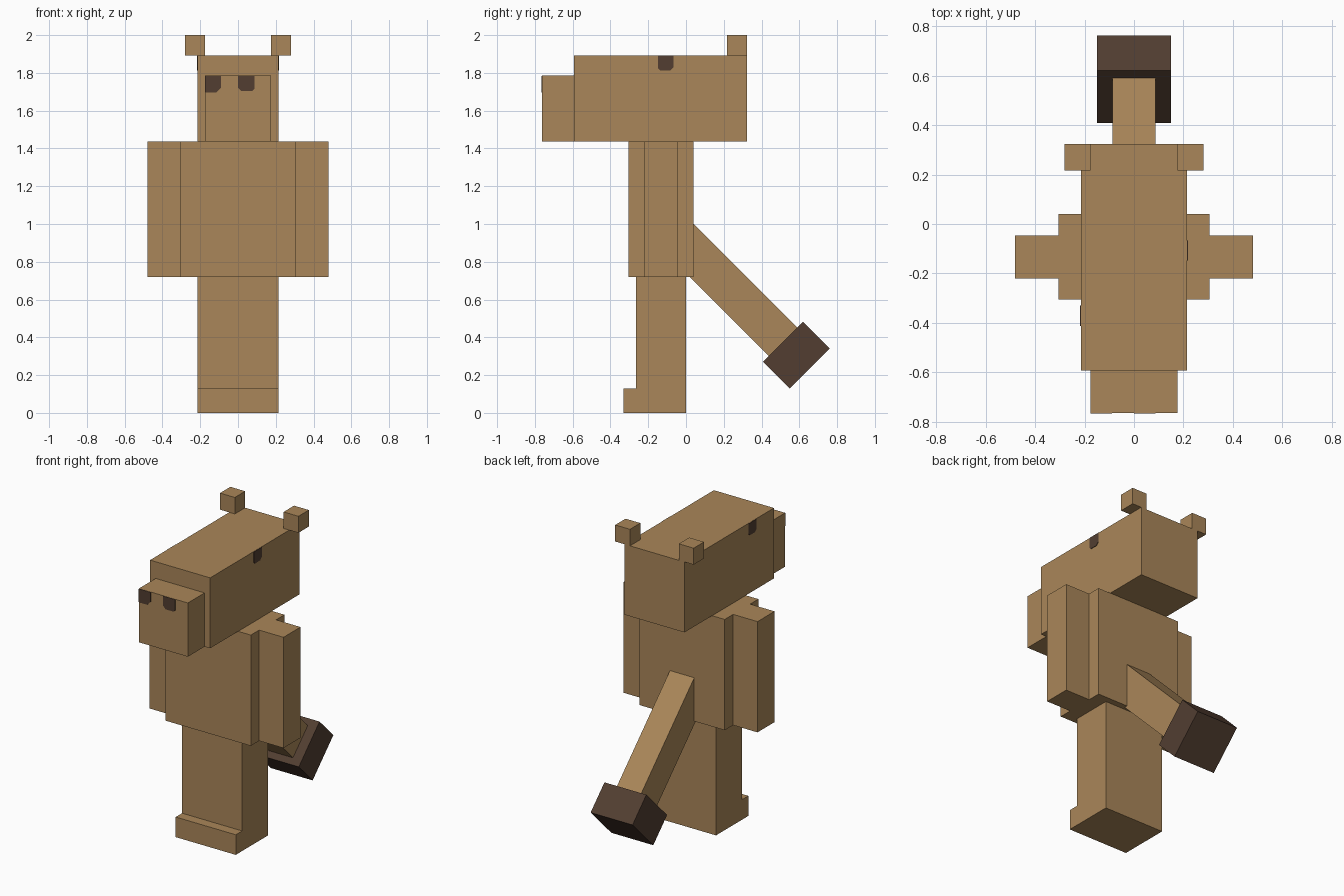
import bpy
from math import radians
from mathutils import Matrix, Vector

cube = bpy.data.objects.get("Cube")
if cube:
    bpy.data.objects.remove(cube, do_unlink=True)


def make_material(name, colour):
    mat = bpy.data.materials.new(name)
    mat.use_nodes = True
    mat.diffuse_color = colour
    mat.node_tree.nodes["Principled BSDF"].inputs["Base Color"].default_value = colour
    return mat


tan = make_material("tan fur", (0.40, 0.24, 0.10, 1))
brown = make_material("dark brown", (0.085, 0.048, 0.031, 1))


def add_mesh(name, verts, faces, mat):
    mesh = bpy.data.meshes.new(name)
    mesh.from_pydata(verts, [], faces)
    mesh.materials.append(mat)
    obj = bpy.data.objects.new(name, mesh)
    bpy.context.collection.objects.link(obj)
    return obj


def prism(name, outline, low, high, axis, mat):
    """Extrude an outline along an axis (0 = x, 1 = y)."""
    def point(p, depth):
        return (depth, p[0], p[1]) if axis == 0 else (p[0], depth, p[1])
    n = len(outline)
    verts = [point(p, d) for d in (low, high) for p in outline]
    faces = [tuple(reversed(range(n))), tuple(range(n, 2 * n))]
    faces += [(i, (i + 1) % n, n + (i + 1) % n, n + i) for i in range(n)]
    if axis == 1:
        faces = [tuple(reversed(f)) for f in faces]
    return add_mesh(name, verts, faces, mat)


def box(name, x, y, z, mat=tan):
    outline = [(y[0], z[0]), (y[1], z[0]), (y[1], z[1]), (y[0], z[1])]
    return prism(name, outline, x[0], x[1], 0, mat)


# Head, body
box("head", (-0.215, 0.215), (-0.592, 0.323), (1.437, 1.893))
box("snout", (-0.175, 0.175), (-0.763, -0.592), (1.437, 1.785))
box("body", (-0.305, 0.305), (-0.305, 0.04), (0.72, 1.437))

# Paired ears and arms
for side, s in (("left", 1), ("right", -1)):
    box(side + "_ear", sorted((0.175 * s, 0.281 * s)), (0.217, 0.323), (1.893, 2.0))
    box(side + "_arm", sorted((0.305 * s, 0.48 * s)), (-0.22, -0.046), (0.72, 1.437))

# Joined legs with a protruding toe step
legs = [(-0.33, 0), (0, 0), (0, 0.72), (-0.265, 0.72), (-0.265, 0.13), (-0.33, 0.13)]
prism("legs", legs, -0.215, 0.215, 0, tan)

# Tail slopes down and back, ending in a dark tip
slope = Matrix.Translation(Vector((0, -0.045, 0.935))) @ Matrix.Rotation(radians(-45), 4, "X")
tail = box("tail", (-0.087, 0.087), (0, 0.8), (-0.107, 0.107))
tip = box("tail_tip", (-0.15, 0.15), (0.79, 0.99), (-0.15, 0.15), brown)
for part in (tail, tip):
    part.matrix_world = slope


# Dark spots with clipped lower corners
def spot(a, b, low, high, left_clip, right_clip):
    return [(a, low + left_clip), (a + left_clip, low), (b - right_clip, low),
            (b, low + right_clip), (b, high), (a, high)]


prism("right_eye", spot(-0.412, -0.33, 1.813, 1.892, 0.018, 0.012),
      -0.218, -0.213, 0, brown)
prism("left_eye", spot(-0.148, -0.066, 1.813, 1.892, 0.012, 0.018),
      0.213, 0.218, 0, brown)
prism("right_nostril", spot(-0.175, -0.089, 1.697, 1.784, 0.004, 0.026),
      -0.766, -0.761, 1, brown)
prism("left_nostril", spot(0.0, 0.087, 1.703, 1.784, 0.018, 0.012),
      -0.766, -0.761, 1, brown)
